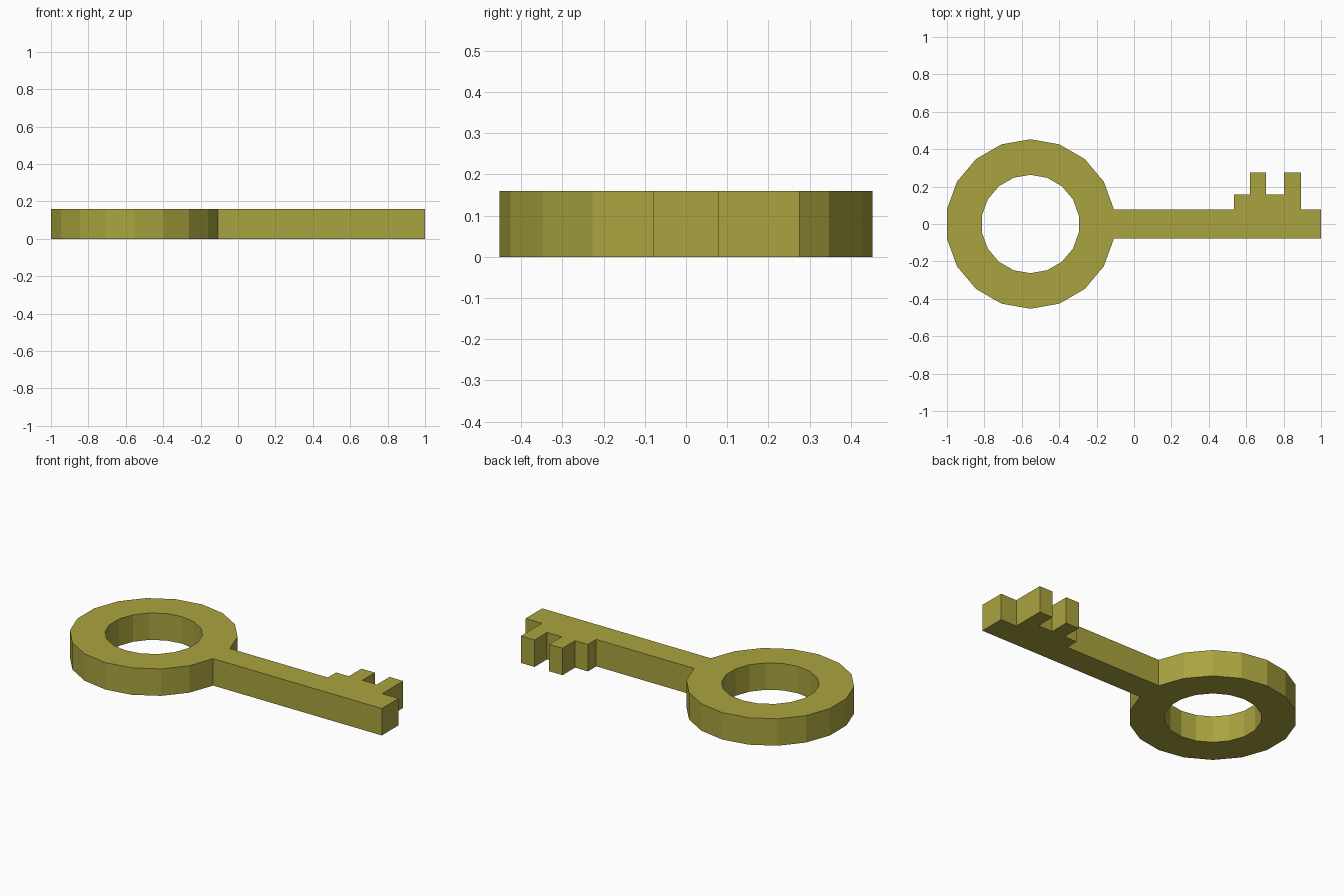
import bpy, bmesh, math

if "Cube" in bpy.data.objects:
    bpy.data.objects.remove(bpy.data.objects["Cube"])

SIDES = 18
CX, R_OUT, R_IN = -0.554, 0.453, 0.263
THICK = 0.16
bm = bmesh.new()


def circle(r):
    # vertices start at -10 degrees, so one side faces the shaft
    angles = [math.radians(-10 + i * 360 / SIDES) for i in range(SIDES)]
    return [bm.verts.new((CX + r * math.cos(a), r * math.sin(a), 0)) for a in angles]


# Bow: flat ring of quads
outer, inner = circle(R_OUT), circle(R_IN)
for i in range(SIDES):
    j = (i + 1) % SIDES
    bm.faces.new((outer[i], outer[j], inner[j], inner[i]))

# Shaft and teeth: one outline joined to the ring's right side
h = R_OUT * math.sin(math.radians(10))
step, tip = 0.157, 0.275
outline = [(1, -h), (1, h), (0.893, h), (0.893, tip), (0.803, tip), (0.803, step),
           (0.707, step), (0.707, tip), (0.619, tip), (0.619, step), (0.535, step), (0.535, h)]
bm.faces.new([outer[0]] + [bm.verts.new((x, y, 0)) for x, y in outline] + [outer[1]])

# Thickness
res = bmesh.ops.extrude_face_region(bm, geom=bm.faces[:], use_keep_orig=True)
top = [g for g in res["geom"] if isinstance(g, bmesh.types.BMVert)]
bmesh.ops.translate(bm, verts=top, vec=(0, 0, THICK))
bmesh.ops.recalc_face_normals(bm, faces=bm.faces[:])

mesh = bpy.data.meshes.new("key")
bm.to_mesh(mesh)
bm.free()
key = bpy.data.objects.new("key", mesh)
bpy.context.collection.objects.link(key)

# Brass colour
mat = bpy.data.materials.new("brass")
mat.diffuse_color = (0.40, 0.37, 0.05, 1)
mat.use_nodes = True
mat.node_tree.nodes["Principled BSDF"].inputs["Base Color"].default_value = mat.diffuse_color
mesh.materials.append(mat)
